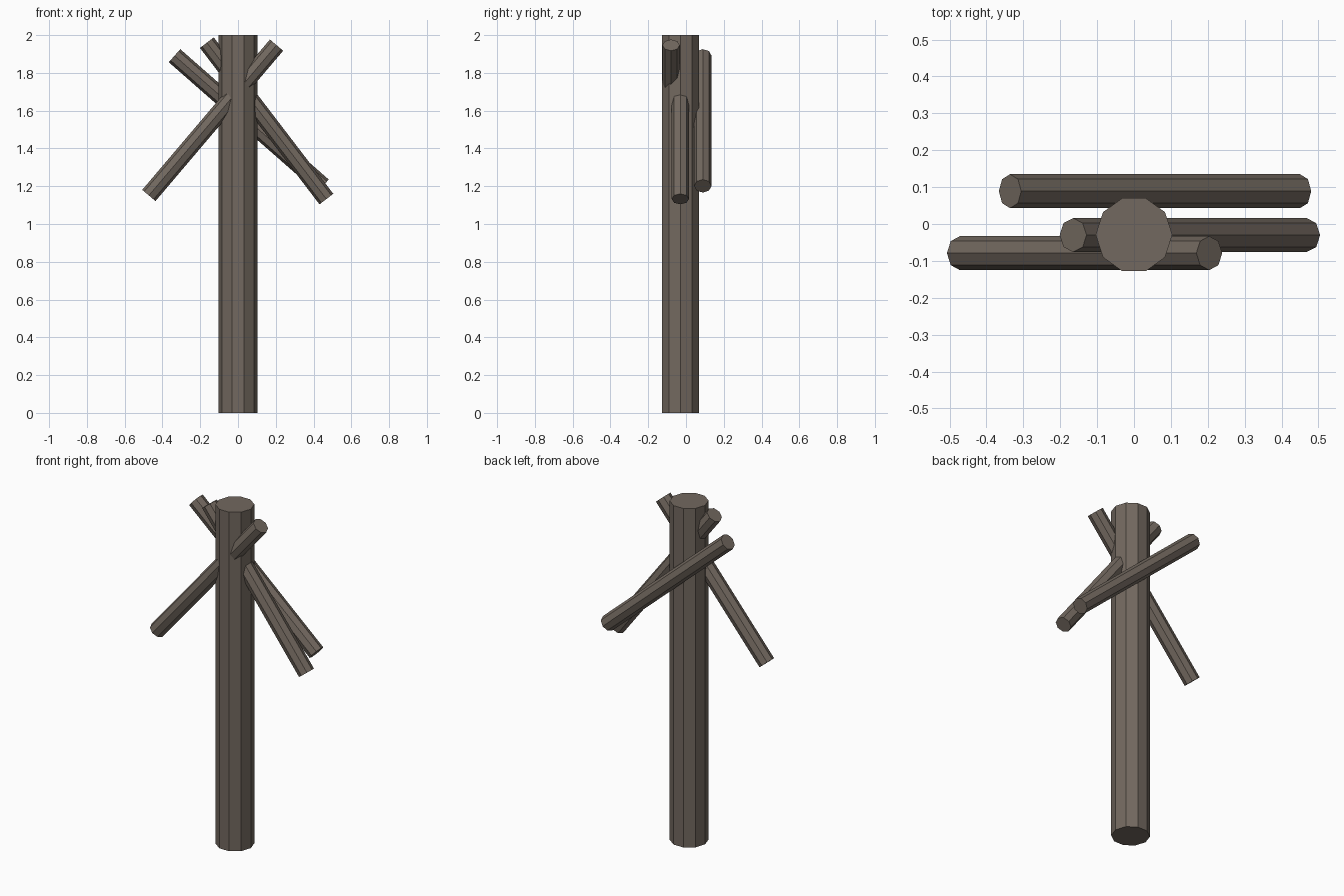
import bpy, bmesh, math
from mathutils import Vector, Matrix

if "Cube" in bpy.data.objects:
    bpy.data.objects.remove(bpy.data.objects["Cube"])

bark = bpy.data.materials.new("bark")
bark.diffuse_color = (0.17, 0.14, 0.115, 1)
bark.use_nodes = True
bark.node_tree.nodes["Principled BSDF"].inputs["Base Color"].default_value = bark.diffuse_color


def log(name, start, end, radius, sides):
    """Flat-faced capped prism between two points lying in one xz plane."""
    a, b = Vector(start), Vector(end)
    d = b - a
    bm = bmesh.new()
    ring = [bm.verts.new((radius * math.cos(math.tau * i / sides),
                          radius * math.sin(math.tau * i / sides), 0))
            for i in range(sides)]
    cap = bm.faces.new(ring)
    # Pull the cap along the log, keeping the base as the other end
    out = bmesh.ops.extrude_face_region(bm, geom=[cap], use_keep_orig=True)
    top = [g for g in out["geom"] if isinstance(g, bmesh.types.BMVert)]
    bmesh.ops.translate(bm, verts=top, vec=(0, 0, d.length))
    bmesh.ops.recalc_face_normals(bm, faces=bm.faces)
    mesh = bpy.data.meshes.new(name)
    bm.to_mesh(mesh)
    bm.free()
    mesh.materials.append(bark)
    obj = bpy.data.objects.new(name, mesh)
    obj.matrix_world = Matrix.Translation(a) @ Matrix.Rotation(math.atan2(d.x, d.z), 4, 'Y')
    bpy.context.collection.objects.link(obj)
    return obj


# Upright post
log("post", (0, -0.029, 0), (0, -0.029, 2), 0.104, 10)

# Crossing poles: depth y, lower end (x, z), upper end (x, z)
poles = {
    "back_pole": (0.089, (0.450, 1.201), (-0.336, 1.891)),
    "middle_pole": (-0.030, (0.468, 1.132), (-0.165, 1.960)),
    "front_pole": (-0.079, (-0.472, 1.151), (0.204, 1.947)),
}
for name, (y, low, high) in poles.items():
    log(name, (low[0], y, low[1]), (high[0], y, high[1]), 0.046, 8)
